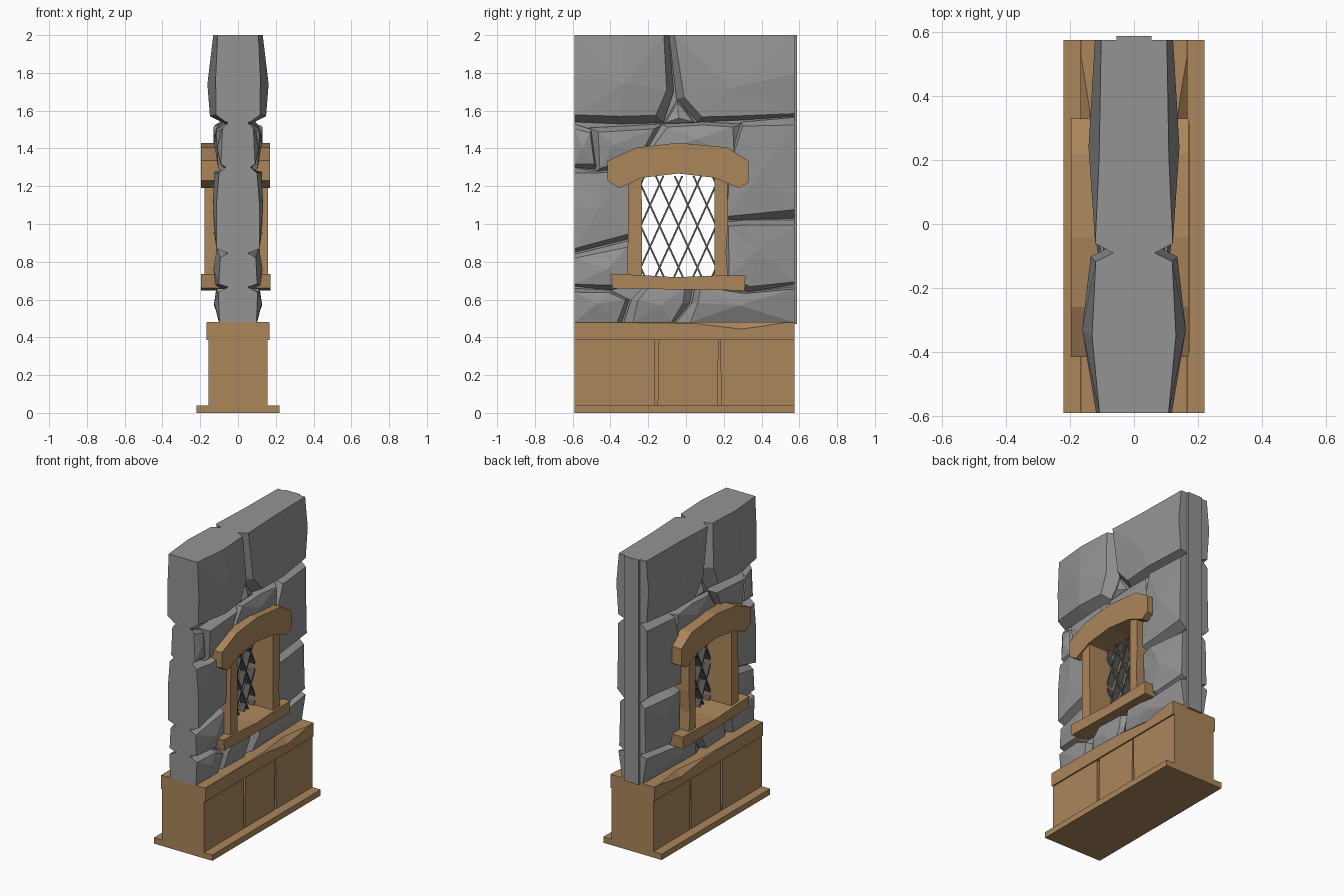
import bpy, bmesh, random
from mathutils import Vector

if "Cube" in bpy.data.objects:
    bpy.data.objects.remove(bpy.data.objects["Cube"])

random.seed(4)


def material(name, r, g, b):
    m = bpy.data.materials.new(name)
    m.diffuse_color = (r, g, b, 1)
    m.use_nodes = True
    m.node_tree.nodes["Principled BSDF"].inputs["Base Color"].default_value = m.diffuse_color
    return m


WOOD = material("warm_wood", 0.41, 0.24, 0.105)
STONE = material("grey_stone", 0.295, 0.295, 0.295)
LEAD = material("dark_lead", 0.10, 0.10, 0.10)


def rings_mesh(name, rings, mat, tips=None):
    """Join equal-length rings of points; close ends with caps or tip points."""
    bm = bmesh.new()
    vr = [[bm.verts.new(p) for p in ring] for ring in rings]
    n = len(vr[0])
    for a, b in zip(vr, vr[1:]):
        for i in range(n):
            j = (i + 1) % n
            bm.faces.new((a[i], a[j], b[j], b[i]))
    for k, ring in enumerate((vr[0], vr[-1])):
        if tips:
            t = bm.verts.new(tips[k])
            for i in range(n):
                bm.faces.new((ring[i], ring[(i + 1) % n], t))
        else:
            bm.faces.new(ring)
    bmesh.ops.remove_doubles(bm, verts=bm.verts, dist=0.0005)
    bmesh.ops.recalc_face_normals(bm, faces=bm.faces)
    me = bpy.data.meshes.new(name)
    bm.to_mesh(me)
    bm.free()
    me.materials.append(mat)
    ob = bpy.data.objects.new(name, me)
    bpy.context.collection.objects.link(ob)
    return ob


def prism(name, outline, x0, x1, mat):
    return rings_mesh(name, [[(x, y, z) for y, z in outline] for x in (x0, x1)], mat)


def box(name, x0, x1, y0, y1, z0, z1, mat):
    return prism(name, [(y0, z0), (y1, z0), (y1, z1), (y0, z1)], x0, x1, mat)


def chipped_beam(name, w, z0, z1, stations, mat):
    """Beam along y whose upper edges are worn by the given amount at each station."""
    rings = []
    for y, c in stations:
        rings.append([(-w, y, z0), (w, y, z0), (w, y, z1 - c), (w - c, y, z1),
                      (c - w, y, z1), (-w, y, z1 - c)])
    return rings_mesh(name, rings, mat)


L, R, TOP, BOT = -0.59, 0.575, 2.0, 0.48


def stone(name, outline, h, peak, groove=0.065, f=0.8):
    """Rough block bulging equally on both wall faces, flat at the wall's ends and top."""
    n = len(outline)
    cy = sum(p[0] for p in outline) / n
    cz = sum(p[1] for p in outline) / n
    outer, inner = [], []
    for y, z in outline:
        end, lid = y in (L, R), z in (TOP, BOT)
        k = f + random.uniform(-0.06, 0.06)
        hh = h + random.uniform(-0.012, 0.008) - (0.015 if end else 0) - (0.015 if lid else 0)
        outer.append((groove, y, z))
        inner.append((hh, y if end else cy + (y - cy) * k, z if lid else cz + (z - cz) * k))
    flip = lambda ring: [(-x, y, z) for x, y, z in ring]
    py, pz, ph = peak
    rings_mesh(name, [flip(inner), flip(outer), outer, inner], STONE,
               [(-ph, py, pz), (ph, py, pz)])


# Wooden base: plinth, core, three boards, worn cap
box("plinth", -0.22, 0.22, L, R, 0, 0.04, WOOD)
box("base_core", -0.135, 0.135, -0.585, 0.57, 0.03, 0.40, WOOD)
for i, (a0, a1, b0, b1) in enumerate([(L, L, -0.165, -0.168), (-0.15, -0.144, 0.168, 0.172),
                                      (0.188, 0.18, R, R)]):
    prism(f"base_board_{i+1}", [(a0, 0.04), (b0, 0.04), (b1, 0.39), (a1, 0.39)],
          -0.157, 0.157, WOOD)
chipped_beam("base_cap", 0.167, 0.387, 0.48,
             [(L, 0.002), (-0.35, 0.002), (-0.12, 0.004), (0.06, 0.008), (0.17, 0.022),
              (0.29, 0.036), (0.40, 0.022), (0.52, 0.002), (R, 0.002)], WOOD)

# Recessed wall core around the window opening
C = 0.055
box("wall_core_left", -C, C, L, -0.28, 0.47, TOP, STONE)
box("wall_core_right", -C, C, 0.19, 0.588, 0.47, TOP, STONE)
box("wall_core_below", -C, C, -0.28, 0.19, 0.47, 0.70, STONE)
box("wall_core_above", -C, C, -0.28, 0.19, 1.34, TOP, STONE)

# Rough stones
stone("stone_upper_left",
      [(L, 1.54), (L, 1.78), (L, TOP), (-0.35, TOP), (-0.09, TOP), (-0.065, 1.70),
       (-0.12, 1.535), (-0.35, 1.53)], 0.142, (-0.33, 1.74, 0.162), f=0.86)
stone("stone_upper_right",
      [(-0.09, TOP), (0.2, TOP), (R, TOP), (R, 1.80), (R, 1.57), (0.30, 1.55),
       (0.06, 1.54), (-0.05, 1.66)], 0.132, (0.24, 1.72, 0.142), f=0.88)
stone("stone_wedge", [(-0.12, 1.53), (-0.045, 1.66), (0.05, 1.535)], 0.085, (-0.04, 1.56, 0.105))
stone("stone_left_small", [(L, 1.30), (L, 1.53), (-0.50, 1.50), (-0.47, 1.29)],
      0.10, (-0.55, 1.40, 0.11))
stone("stone_left_shoulder", [(-0.48, 1.27), (-0.51, 1.51), (-0.12, 1.53), (-0.22, 1.35)],
      0.115, (-0.38, 1.42, 0.125))
stone("stone_over_lintel", [(-0.26, 1.34), (-0.14, 1.53), (0.10, 1.54), (0.30, 1.53), (0.31, 1.32)],
      0.112, (0.06, 1.45, 0.128))
stone("stone_right_tall",
      [(0.20, 1.02), (0.20, 1.32), (0.29, 1.54), (R, 1.565), (R, 1.3), (R, 1.03)],
      0.128, (0.40, 1.28, 0.132), f=0.88)
stone("stone_left_tall",
      [(L, 0.85), (L, 1.10), (L, 1.30), (-0.47, 1.28), (-0.27, 1.31), (-0.27, 0.93)],
      0.122, (-0.46, 1.08, 0.132), f=0.88)
stone("stone_right_middle",
      [(0.20, 0.70), (0.20, 1.01), (0.30, 1.02), (R, 1.02), (R, 0.80), (R, 0.68), (0.33, 0.64)],
      0.12, (0.38, 0.86, 0.13), f=0.88)
stone("stone_left_low",
      [(L, 0.67), (L, 0.84), (-0.27, 0.92), (-0.27, 0.68), (-0.40, 0.65)],
      0.12, (-0.42, 0.76, 0.13))
stone("stone_foot_left", [(L, BOT), (L, 0.66), (-0.40, 0.65), (-0.30, 0.60), (-0.34, BOT)],
      0.12, (-0.47, 0.58, 0.127))
stone("stone_foot_middle",
      [(-0.33, BOT), (-0.29, 0.60), (-0.20, 0.69), (0.04, 0.69), (0.02, 0.58), (-0.06, BOT)],
      0.11, (-0.14, 0.57, 0.122))
stone("stone_foot_right",
      [(-0.05, BOT), (0.03, 0.58), (0.05, 0.68), (0.32, 0.64), (R, 0.67), (R, BOT)],
      0.118, (0.28, 0.57, 0.128))

# Window frame: posts, sill and arched lintel run right through the wall
prism("window_post_left", [(-0.31, 0.72), (-0.232, 0.72), (-0.235, 1.27), (-0.305, 1.27)],
      -0.178, 0.16, WOOD)
prism("window_post_right", [(0.15, 0.72), (0.222, 0.72), (0.212, 0.85), (0.222, 1.0),
                            (0.22, 1.27), (0.15, 1.27)], -0.178, 0.16, WOOD)
prism("window_sill", [(-0.39, 0.66), (-0.15, 0.655), (0.31, 0.648), (0.315, 0.73),
                      (0.10, 0.725), (-0.05, 0.718), (-0.25, 0.73), (-0.40, 0.735)],
      -0.197, 0.173, WOOD)
prism("window_lintel", [(-0.415, 1.23), (-0.355, 1.19), (-0.23, 1.245), (-0.04, 1.267),
                        (0.15, 1.245), (0.28, 1.19), (0.33, 1.22), (0.33, 1.335),
                        (0.22, 1.405), (-0.04, 1.43), (-0.26, 1.405), (-0.415, 1.335)],
      -0.197, 0.17, WOOD)

# Diamond lattice: two families of slanted bars clipped to the opening
Y0, Y1, Z0, Z1, SLOPE, T = -0.24, 0.155, 0.72, 1.255, 2.2, 0.005
for s in (1, -1):
    for i in range(-6, 7):
        yc = -0.04 + i * 0.1                       # crossing point at mid height
        zc = 0.99
        za, zb = sorted((zc + s * SLOPE * (Y0 - yc), zc + s * SLOPE * (Y1 - yc)))
        za, zb = max(za, Z0), min(zb, Z1)
        if zb - za < 0.03:
            continue
        ya, yb = (yc + (z - zc) / (s * SLOPE) for z in (za, zb))
        prism(f"lattice_bar_{'a' if s > 0 else 'b'}_{i+7}",
              [(ya - T, za), (ya + T, za), (yb + T, zb), (yb - T, zb)], -0.022, 0.022, LEAD)
